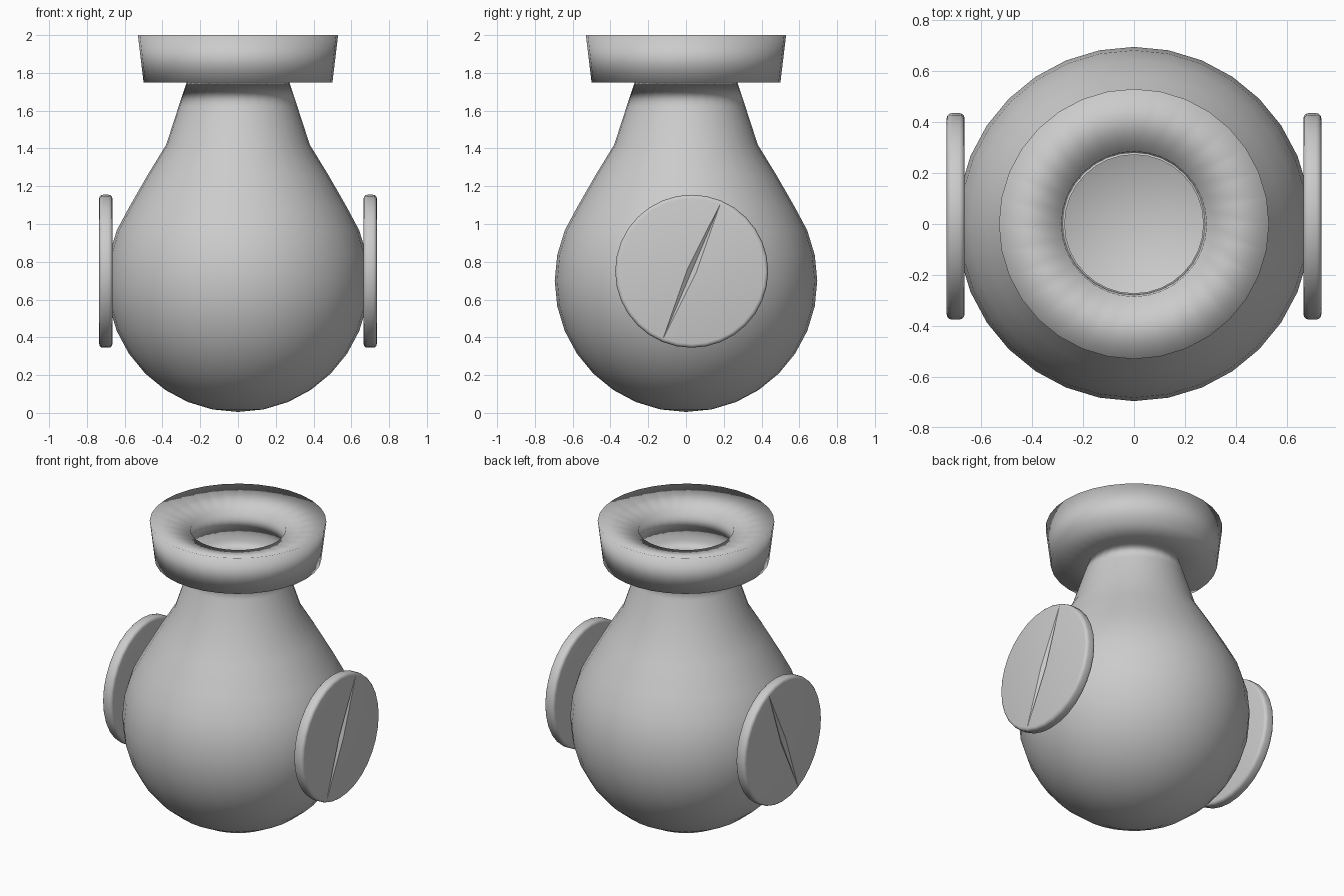
import bpy, bmesh, math
from mathutils import Matrix, Vector

cube = bpy.data.objects.get("Cube")
if cube:
    bpy.data.objects.remove(cube)

grey = bpy.data.materials.new("clay_grey")
grey.use_nodes = True
COLOUR = (0.6, 0.6, 0.6, 1)
grey.diffuse_color = COLOUR
grey.node_tree.nodes["Principled BSDF"].inputs["Base Color"].default_value = COLOUR

SEGMENTS = 32


def make_object(name, bm):
    mesh = bpy.data.meshes.new(name)
    bm.to_mesh(mesh)
    bm.free()
    mesh.materials.append(grey)
    obj = bpy.data.objects.new(name, mesh)
    bpy.context.collection.objects.link(obj)
    return obj


def add_ring(bm, radius, z):
    angles = [math.tau * i / SEGMENTS for i in range(SEGMENTS)]
    return [bm.verts.new((radius * math.cos(a), radius * math.sin(a), z)) for a in angles]


def bridge(bm, low, high):
    for i in range(SEGMENTS):
        j = (i + 1) % SEGMENTS
        bm.faces.new((low[i], low[j], high[j], high[i]))


# Flask: round belly, tapering neck, flared hollow rim
BELLY_R, BELLY_Z = 0.695, 0.70
STEP = math.pi / 16
profile = [(BELLY_R * math.sin(k * STEP), BELLY_Z - BELLY_R * math.cos(k * STEP))
           for k in range(1, 12)]
profile += [(0.478, 1.26), (0.38, 1.42), (0.315, 1.62), (0.272, 1.75)]
rim = [(0.50, 1.75), (0.53, 2.0), (0.285, 1.94)]

bm = bmesh.new()
bottom = bm.verts.new((0, 0, BELLY_Z - BELLY_R))
rings = [add_ring(bm, r, z) for r, z in profile + rim]
for i in range(SEGMENTS):
    bm.faces.new((bottom, rings[0][(i + 1) % SEGMENTS], rings[0][i]))
for low, high in zip(rings, rings[1:]):
    bridge(bm, low, high)
# Mouth wall joins the rim back to the top of the neck
bridge(bm, rings[-1], rings[len(profile) - 1])
for face in bm.faces:
    face.smooth = True
make_object("flask_body", bm)


# Side discs with a slanted tapering groove in the outer face
DISC_R, DISC_T = 0.405, 0.07
CENTRE = Vector((0.70, 0.03, 0.75))
TILT = math.atan2(0.31, 0.73)

for name, side in (("left_disc", 1), ("right_disc", -1)):
    bm = bmesh.new()
    bmesh.ops.create_cone(bm, cap_ends=True, segments=SEGMENTS, radius1=DISC_R,
                          radius2=DISC_R, depth=DISC_T,
                          matrix=Matrix.Rotation(math.pi / 2, 4, 'Y'))
    edges = [e for e in bm.edges if abs(e.verts[0].co.x - e.verts[1].co.x) < 0.001]
    bmesh.ops.bevel(bm, geom=edges, offset=0.02, segments=3, profile=0.5, affect='EDGES')
    disc = make_object(name, bm)

    # Groove cutter: a long thin diamond lying in the outer face
    bm = bmesh.new()
    half_length = 0.39
    along = Vector((0, math.sin(TILT), math.cos(TILT)))
    across = Vector((0, math.cos(TILT), -math.sin(TILT)))
    face_at = Vector((side * DISC_T / 2, 0, 0))
    out = Vector((side * 0.02, 0, 0))
    for offset in (along * half_length, -along * half_length,
                   across * 0.025, -across * 0.025, out, -out):
        bm.verts.new(face_at + offset)
    bmesh.ops.convex_hull(bm, input=bm.verts)
    bmesh.ops.recalc_face_normals(bm, faces=bm.faces)
    cutter = make_object("groove_cutter", bm)
    cutter.hide_render = True

    cut = disc.modifiers.new("groove", 'BOOLEAN')
    cut.operation = 'DIFFERENCE'
    cut.solver = 'EXACT'
    cut.object = cutter
    bpy.ops.object.select_all(action='DESELECT')
    disc.select_set(True)
    bpy.context.view_layer.objects.active = disc
    bpy.ops.object.modifier_apply(modifier=cut.name)
    bpy.data.objects.remove(cutter)
    bpy.ops.object.shade_smooth_by_angle(angle=math.radians(35))
    disc.location = (side * CENTRE.x, CENTRE.y, CENTRE.z)
